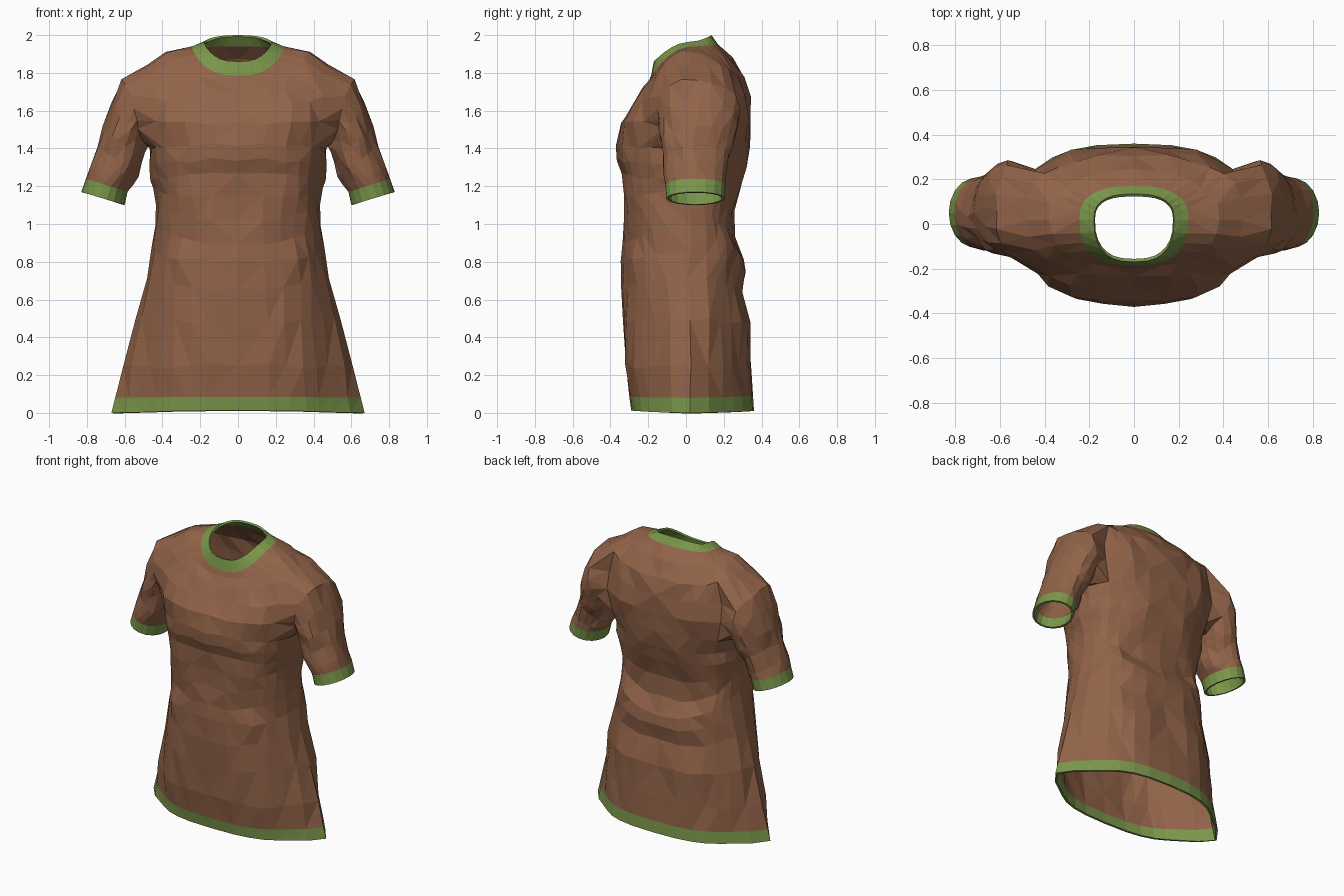
import bpy, bmesh
from math import sin, cos, pi, radians
from mathutils import Vector, noise

cube = bpy.data.objects.get("Cube")
if cube:
    bpy.data.objects.remove(cube)


def make_material(name, rgb):
    mat = bpy.data.materials.new(name)
    mat.use_nodes = True
    colour = (*rgb, 1.0)
    mat.diffuse_color = colour
    bsdf = mat.node_tree.nodes["Principled BSDF"]
    bsdf.inputs["Base Color"].default_value = colour
    bsdf.inputs["Roughness"].default_value = 0.9
    return mat


CLOTH, TRIM = 0, 1
COLUMNS = 28
SIDE_Y = 0.02

# Body rings from hem to collar:
# front z, side z, back z, half width, side flare, front y, back y
body_rings = [
    (.012, 0, .01, .52, .15, -.29, .36),
    (.085, .08, .09, .51, .14, -.30, .355),
    (.25, .25, .25, .5, .11, -.33, .35),
    (.48, .5, .47, .48, .06, -.335, .34),
    (.66, .72, .64, .465, .02, -.34, .295),
    (.8, .86, .74, .45, .01, -.34, .315),
    (.9, .98, .82, .43, 0, -.335, .3),
    (1.02, 1.1, .92, .43, 0, -.335, .25),
    (1.14, 1.18, 1.06, .445, 0, -.335, .255),
    (1.27, 1.23, 1.2, .46, 0, -.335, .29),
    (1.34, 1.31, 1.3, .465, 0, -.365, .315),
    (1.42, 1.41, 1.42, .47, 0, -.37, .34),
    (1.53, 1.56, 1.55, .52, 0, -.355, .345),
    (1.62, 1.72, 1.66, .53, 0, -.285, .33),
    (1.70, 1.85, 1.78, .48, 0, -.23, .305),
    (1.75, 1.91, 1.88, .37, 0, -.2, .24),
    (1.785, 1.94, 1.95, .245, 0, -.185, .17),
    (1.86, 1.965, 2.0, .18, 0, -.17, .135),
]
ARM_LOW, ARM_HIGH, ARM_HALF = 11, 14, 3   # rows and columns of the armhole

# Sleeve rings: outer x, outer z, inner x, inner z, centre y, half depth
sleeve_rings = [
    (.61, 1.76, .49, 1.40, .06, .22),
    (.665, 1.64, .50, 1.37, .06, .21),
    (.705, 1.52, .52, 1.32, .055, .19),
    (.74, 1.41, .54, 1.26, .05, .17),
    (.775, 1.31, .56, 1.21, .05, .16),
    (.805, 1.24, .585, 1.17, .05, .16),
    (.83, 1.17, .6, 1.1, .05, .155),
]


def power(value, exponent):
    return abs(value) ** exponent * (1 if value >= 0 else -1)


def crumple(p, amount):
    """Shift a point by noise that is the same on both sides."""
    shift = noise.noise_vector(Vector((abs(p.x), p.y, p.z)) * 7.3) * amount
    if abs(p.x) < 0.001:
        shift.x = 0
    elif p.x < 0:
        shift.x = -shift.x
    return p + shift


def body_point(ring, column):
    zf, zs, zb, width, flare, yf, yb = ring
    t = 2 * pi * column / COLUMNS
    c, s = cos(t), sin(t)
    # the flare is strongest at the side seam
    seam = max(0, 1 - abs(s) / sin(radians(32)))
    x = width * power(c, .75) + flare * seam * power(c, 1)
    y_end, z_end = (yb, zb) if s > 0 else (yf, zf)
    y = SIDE_Y + (y_end - SIDE_Y) * abs(s) ** .8
    z = zs + (z_end - zs) * abs(s) ** 1.5
    return Vector((x, y, z))


bm = bmesh.new()

# Body shell with two armholes left open
body = []
last = len(body_rings) - 1
for row, ring in enumerate(body_rings):
    is_trim = row in (0, 1, last - 1, last)
    body.append([bm.verts.new(crumple(body_point(ring, c), 0 if is_trim else .026))
                 for c in range(COLUMNS)])


def in_armhole(row, column):
    if not ARM_LOW <= row < ARM_HIGH:
        return False
    return any((column - side + ARM_HALF) % COLUMNS < 2 * ARM_HALF
               for side in (0, COLUMNS // 2))


for row in range(last):
    for c in range(COLUMNS):
        if in_armhole(row, c):
            continue
        n = (c + 1) % COLUMNS
        face = bm.faces.new((body[row][c], body[row][n],
                             body[row + 1][n], body[row + 1][c]))
        face.material_index = TRIM if row in (0, last - 1) else CLOTH


def armhole_loop(side):
    """Verts round an armhole, starting low at the seam and going backwards."""
    h = ARM_HALF
    steps = [(ARM_LOW, k) for k in range(h)]
    steps += [(r, h) for r in range(ARM_LOW, ARM_HIGH)]
    steps += [(ARM_HIGH, k) for k in range(h, -h, -1)]
    steps += [(r, -h) for r in range(ARM_HIGH, ARM_LOW, -1)]
    steps += [(ARM_LOW, k) for k in range(-h, 0)]
    if side > 0:
        return [body[r][k % COLUMNS] for r, k in steps]
    return [body[r][(COLUMNS // 2 - k) % COLUMNS] for r, k in steps]


# Sleeves grow out of the armholes and end in a trimmed cuff
for side in (1, -1):
    previous = armhole_loop(side)
    count = len(previous)
    for k, (ox, oz, ix, iz, cy, depth) in enumerate(sleeve_rings):
        outer, inner = Vector((ox, cy, oz)), Vector((ix, cy, iz))
        centre, half = (outer + inner) / 2, (outer - inner) / 2
        is_trim = k >= len(sleeve_rings) - 2
        current = []
        for i in range(count):
            a = 2 * pi * i / count - pi / 2
            p = centre + half * sin(a) + Vector((0, depth * cos(a), 0))
            p.x *= side
            current.append(bm.verts.new(crumple(p, 0 if is_trim else .03)))
        for i in range(count):
            j = (i + 1) % count
            quad = [previous[i], previous[j], current[j], current[i]]
            if side < 0:
                quad.reverse()
            face = bm.faces.new(quad)
            face.material_index = TRIM if k == len(sleeve_rings) - 1 else CLOTH
        previous = current

bmesh.ops.triangulate(bm, faces=bm.faces[:], quad_method='SHORT_EDGE')

mesh = bpy.data.meshes.new("tunic")
bm.to_mesh(mesh)
bm.free()
mesh.materials.append(make_material("brown cloth", (.285, .125, .066)))
mesh.materials.append(make_material("green trim", (.195, .31, .07)))
tunic = bpy.data.objects.new("tunic", mesh)
bpy.context.collection.objects.link(tunic)

# Cloth thickness, kept inside the outer surface
shell = tunic.modifiers.new("cloth thickness", 'SOLIDIFY')
shell.thickness = 0.014
shell.offset = -1
